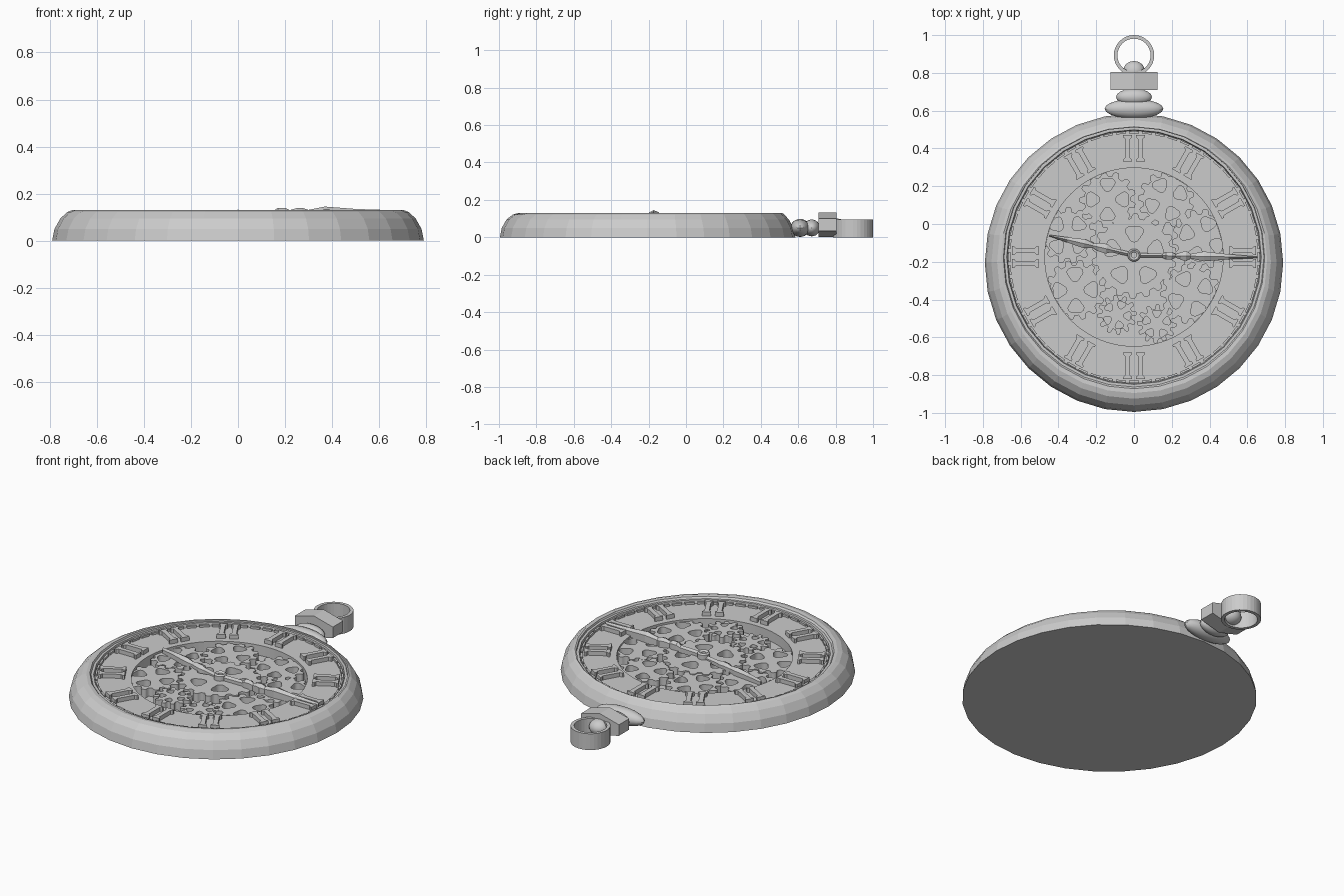
import bpy, bmesh, math
from math import sin, cos, pi, radians
from mathutils import Vector

if "Cube" in bpy.data.objects:
    bpy.data.objects.remove(bpy.data.objects["Cube"])

DIAL_Y = -0.175   # centre of dial, gears and hands


def finish(name, bm):
    bmesh.ops.remove_doubles(bm, verts=bm.verts, dist=1e-5)
    bmesh.ops.recalc_face_normals(bm, faces=bm.faces)
    me = bpy.data.meshes.new(name)
    bm.to_mesh(me)
    bm.free()
    ob = bpy.data.objects.new(name, me)
    bpy.context.collection.objects.link(ob)
    return ob


def lathe(name, profile, segs, closed=False):
    """Revolve (radius, z, centre_y) points around a vertical axis."""
    bm = bmesh.new()
    rings = [[bm.verts.new((r * cos(2 * pi * i / segs), cy + r * sin(2 * pi * i / segs), z))
              for i in range(segs)] for r, z, cy in profile]
    pairs = list(zip(rings, rings[1:]))
    if closed:
        pairs.append((rings[-1], rings[0]))
    for a, b in pairs:
        for i in range(segs):
            j = (i + 1) % segs
            bm.faces.new((a[i], a[j], b[j], b[i]))
    if not closed:
        bm.faces.new(rings[0])
        bm.faces.new(rings[-1])
    return finish(name, bm)


def prism(bm, outline, z0, z1):
    lo = [bm.verts.new((x, y, z0)) for x, y in outline]
    hi = [bm.verts.new((x, y, z1)) for x, y in outline]
    n = len(lo)
    bm.faces.new(lo[::-1])
    bm.faces.new(hi)
    for i in range(n):
        j = (i + 1) % n
        bm.faces.new((lo[i], lo[j], hi[j], hi[i]))


def smooth(ob, angle=30):
    bpy.ops.object.select_all(action='DESELECT')
    ob.select_set(True)
    bpy.context.view_layer.objects.active = ob
    bpy.ops.object.shade_smooth_by_angle(angle=radians(angle))


# Case: rounded side, stepped bezel, closed flat back
lathe("case", [(0.79, 0, -0.205), (0.78, 0.05, -0.205), (0.755, 0.095, -0.205),
               (0.725, 0.122, -0.2), (0.705, 0.13, -0.19), (0.692, 0.128, -0.18),
               (0.688, 0.118, DIAL_Y), (0.674, 0.118, DIAL_Y), (0.67, 0.1, DIAL_Y),
               (0.655, 0.025, DIAL_Y)], 32)

# Dial ring and the recessed floor under the gears
lathe("dial", [(0.675, 0.03, DIAL_Y), (0.675, 0.1, DIAL_Y), (0.472, 0.1, DIAL_Y),
               (0.472, 0.04, DIAL_Y)], 96)

# Minute track
bm = bmesh.new()
for k in range(60):
    a, h = 2 * pi * k / 60, 0.04
    prism(bm, [(r * cos(a + t), DIAL_Y + r * sin(a + t))
               for r, t in ((0.655, -h), (0.666, -h), (0.666, h), (0.655, h))], 0.095, 0.112)
finish("minute_track", bm)

# Hour markers: plain flared batons, paired
bm = bmesh.new()
half = [(0.505, 0.024), (0.515, 0.024), (0.525, 0.013), (0.625, 0.013),
        (0.635, 0.024), (0.645, 0.024)]
baton = half + [(r, -w) for r, w in reversed(half)]
for k in range(12):
    a = 2 * pi * k / 12
    for off in (-0.034, 0.034):
        prism(bm, [(r * cos(a) - (w + off) * sin(a), DIAL_Y + r * sin(a) + (w + off) * cos(a))
                   for r, w in baton], 0.095, 0.124)
finish("hour_markers", bm)


# Gears: toothed 2D outlines with rounded openings, clipped to the dial opening
def gear(name, cx, cy, r, teeth, holes, top, tooth=0.026, phase=0.0):
    cu = bpy.data.curves.new(name, 'CURVE')
    cu.dimensions, cu.fill_mode = '2D', 'BOTH'
    cu.extrude = (top - 0.035) / 2

    def loop(pts):
        sp = cu.splines.new('POLY')
        sp.points.add(len(pts) - 1)
        for p, (x, y) in zip(sp.points, pts):
            v = Vector((cx + x, cy + y - DIAL_Y))
            if v.length > 0.471:
                v *= 0.471 / v.length
            p.co = (v.x, v.y, 0, 1)
        sp.use_cyclic_u = True

    steps = ((0.0, 0), (0.22, 0), (0.32, 0.7), (0.42, 1), (0.68, 1), (0.78, 0.7), (0.88, 0))
    loop([((r - tooth * (1 - f)) * cos(phase + 2 * pi * (k + s) / teeth),
           (r - tooth * (1 - f)) * sin(phase + 2 * pi * (k + s) / teeth))
          for k in range(teeth) for s, f in steps])
    if holes:
        mid, size = r * 0.54, r * 0.9 / max(holes, 4)
        for k in range(holes):
            a = phase + 2 * pi * k / holes
            pts = []
            for i in range(18):
                t = 2 * pi * i / 18
                q = size * (1 + 0.15 * cos(3 * t + pi))
                u, w = mid + q * cos(t), q * sin(t) * 1.1
                pts.append((u * cos(a) - w * sin(a), u * sin(a) + w * cos(a)))
            loop(pts)
    ob = bpy.data.objects.new(name, cu)
    bpy.context.collection.objects.link(ob)
    ob.location = (0, DIAL_Y, (top + 0.035) / 2)
    bpy.ops.object.select_all(action='DESELECT')
    ob.select_set(True)
    bpy.context.view_layer.objects.active = ob
    bpy.ops.object.convert(target='MESH')


gear("gear_centre", 0, -0.17, 0.225, 18, 5, 0.095, phase=0.3)
for i, (x, y, r, n, h, z) in enumerate([
        (-0.14, 0.13, 0.15, 13, 4, 0.09), (0.17, 0.13, 0.15, 13, 4, 0.088),
        (-0.35, -0.06, 0.15, 13, 4, 0.088), (0.36, -0.08, 0.16, 14, 4, 0.09),
        (-0.31, -0.35, 0.16, 14, 4, 0.09), (0.3, -0.37, 0.16, 14, 4, 0.088),
        (-0.09, -0.48, 0.105, 12, 5, 0.09), (0.12, -0.53, 0.105, 12, 5, 0.09)]):
    gear("gear_%d" % (i + 1), x, y, r, n, h, z, phase=0.4 * i)


# Hands: ridged blades from (distance, half width, ridge height) stations
def hand(name, stations, angle, base):
    bm = bmesh.new()
    ca, sa = cos(angle), sin(angle)

    def vert(d, w, z):
        return bm.verts.new((d * ca - w * sa, -0.165 + d * sa + w * ca, z))
    rows = [[vert(d, -w, base), vert(d, -w, z - 0.012), vert(d, 0, z),
             vert(d, w, z - 0.012), vert(d, w, base)] for d, w, z in stations]
    for a, b in zip(rows, rows[1:]):
        for i in range(5):
            j = (i + 1) % 5
            bm.faces.new((a[i], b[i], b[j], a[j]))
    bm.faces.new(rows[0])
    bm.faces.new(rows[-1])
    finish(name, bm)


hand("minute_hand", [(0.03, 0.012, 0.125), (0.15, 0.01, 0.126), (0.17, 0.02, 0.14),
                     (0.2, 0.02, 0.14), (0.22, 0.009, 0.13), (0.25, 0.02, 0.139),
                     (0.275, 0.028, 0.139), (0.3, 0.012, 0.131), (0.37, 0.026, 0.145),
                     (0.5, 0.014, 0.135), (0.65, 0.004, 0.13)], radians(-1), 0.085)
hand("hour_hand", [(0.03, 0.012, 0.115), (0.12, 0.012, 0.118), (0.15, 0.026, 0.125),
                   (0.19, 0.022, 0.126), (0.22, 0.012, 0.12), (0.27, 0.024, 0.128),
                   (0.36, 0.014, 0.126), (0.46, 0.004, 0.12)], radians(167), 0.085)
lathe("hand_hub", [(0.014, 0.085, -0.165), (0.034, 0.085, -0.165), (0.034, 0.122, -0.165),
                   (0.026, 0.13, -0.165), (0.014, 0.122, -0.165)], 24, closed=True)

# Neck: flattened balls between case and crown, and a ball at the ring
for name, y, z, sx, sy, sz in (("neck_lower", 0.61, 0.05, 0.155, 0.052, 0.048),
                               ("neck_upper", 0.672, 0.05, 0.095, 0.045, 0.045),
                               ("ring_ball", 0.808, 0.055, 0.058, 0.055, 0.045)):
    bm = bmesh.new()
    bmesh.ops.create_uvsphere(bm, u_segments=20, v_segments=12, radius=1)
    for v in bm.verts:
        v.co = (v.co.x * sx, y + v.co.y * sy, z + v.co.z * sz)
    smooth(finish(name, bm))

# Crown: six-sided knob lying along y
bm = bmesh.new()
bmesh.ops.create_cone(bm, cap_ends=True, segments=6, radius1=1, radius2=1, depth=0.096)
a = max(v.co.y for v in bm.verts) > 0.99   # a corner must point up
for v in bm.verts:
    p = (v.co.x, v.co.y) if a else (v.co.y, v.co.x)
    v.co = (p[0] * 0.144, 0.757 + v.co.z, 0.067 + p[1] * 0.065)
finish("crown", bm)

# Hanging ring
lathe("bow_ring", [(0.107, 0, 0.893), (0.107, 0.096, 0.893),
                   (0.088, 0.096, 0.893), (0.088, 0, 0.893)], 32, closed=True)
